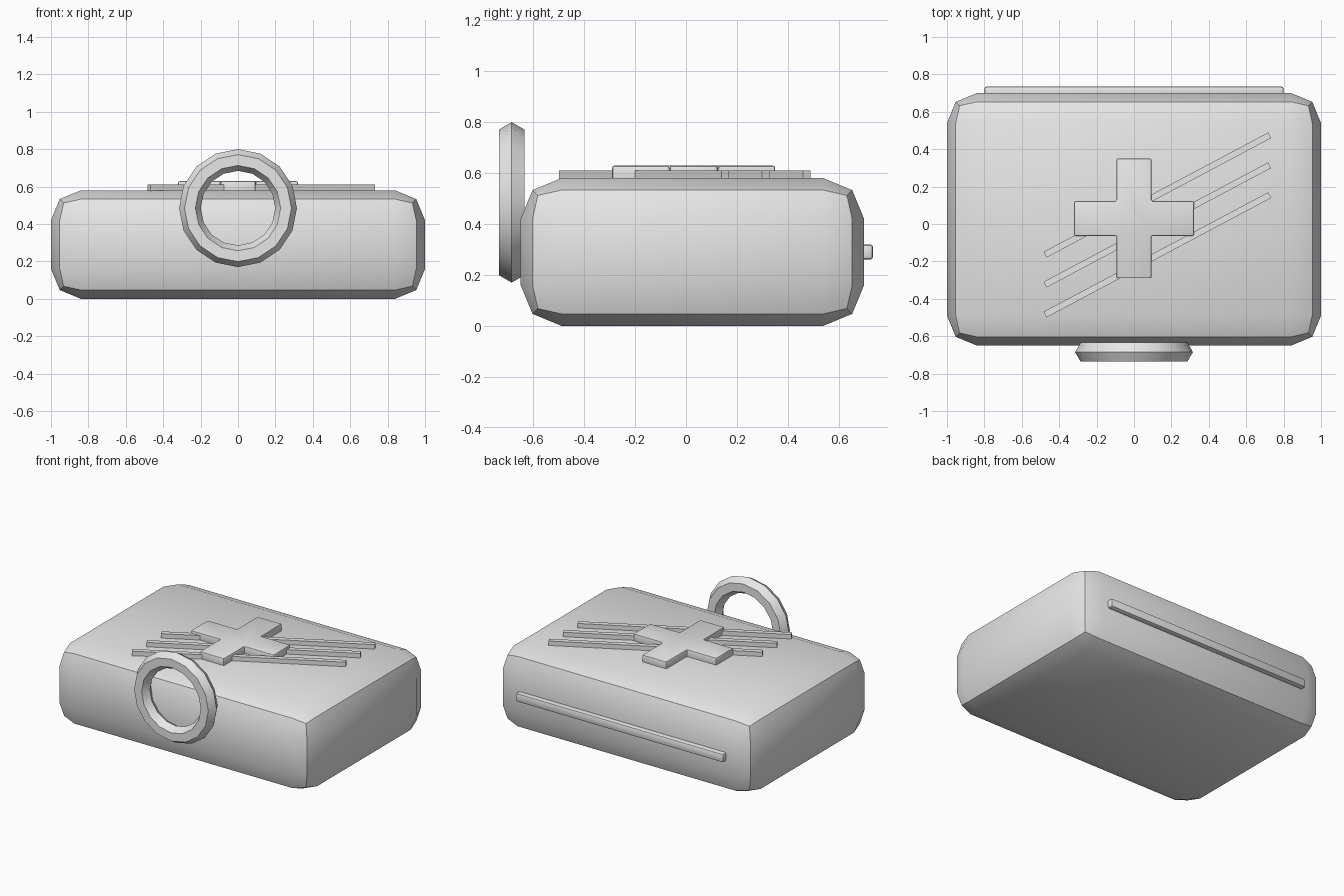
import bpy, bmesh, math
from mathutils import Matrix

if "Cube" in bpy.data.objects:
    bpy.data.objects.remove(bpy.data.objects["Cube"])

grey = bpy.data.materials.new("light_grey")
grey.diffuse_color = (0.8, 0.8, 0.8, 1)
grey.use_nodes = True
grey.node_tree.nodes["Principled BSDF"].inputs["Base Color"].default_value = grey.diffuse_color


def finish(obj):
    obj.data.materials.clear()
    obj.data.materials.append(grey)
    bpy.ops.object.select_all(action='DESELECT')
    obj.select_set(True)
    bpy.context.view_layer.objects.active = obj
    bpy.ops.object.shade_smooth_by_angle(angle=math.radians(30))


def from_bmesh(name, bm, bevel=0, segments=2):
    bmesh.ops.recalc_face_normals(bm, faces=bm.faces)
    if bevel:
        bmesh.ops.bevel(bm, geom=bm.edges[:], offset=bevel, segments=segments,
                        profile=0.5, affect='EDGES')
    mesh = bpy.data.meshes.new(name)
    bm.to_mesh(mesh)
    bm.free()
    obj = bpy.data.objects.new(name, mesh)
    bpy.context.collection.objects.link(obj)
    finish(obj)


def box(name, lo, hi, bevel=0, turn=0):
    size = [b - a for a, b in zip(lo, hi)]
    mid = [(a + b) / 2 for a, b in zip(lo, hi)]
    bm = bmesh.new()
    bmesh.ops.create_cube(bm, size=1, matrix=Matrix.Translation(mid)
                          @ Matrix.Rotation(turn, 4, 'Z')
                          @ Matrix.Diagonal((*size, 1)))
    from_bmesh(name, bm, bevel)


# rounded case
box("case_body", (-1, -0.65, 0), (1, 0.70, 0.58), 0.16)

# hinge bar on the back
box("hinge_bar", (-0.8, 0.675, 0.26), (0.8, 0.735, 0.32), 0.012)

# three slanted strips on the lid
for i in range(3):
    y = 0.155 - 0.16 * i
    box(f"lid_strip_{i + 1}", (0.125 - 0.68, y - 0.017, 0.57),
        (0.125 + 0.68, y + 0.017, 0.611), turn=math.radians(28))

# raised cross on the lid
a, r, cy = 0.0935, 0.32, 0.03
quarter = [(r, -a), (r, a), (a, a)]
bm = bmesh.new()
verts = []
for k in range(4):
    rot = Matrix.Rotation(k * math.pi / 2, 2)
    for p in quarter:
        x, y = rot[0][0] * p[0] + rot[0][1] * p[1], rot[1][0] * p[0] + rot[1][1] * p[1]
        verts.append(bm.verts.new((x, y + cy, 0.56)))
face = bm.faces.new(verts)
ext = bmesh.ops.extrude_face_region(bm, geom=[face])
bmesh.ops.translate(bm, vec=(0, 0, 0.069),
                    verts=[v for v in ext["geom"] if isinstance(v, bmesh.types.BMVert)])
from_bmesh("lid_cross", bm, 0.008)

# ring handle on the front
bpy.ops.mesh.primitive_torus_add(major_segments=16, minor_segments=6,
                                 major_radius=0.257, minor_radius=0.058,
                                 location=(0, -0.685, 0.485),
                                 rotation=(math.pi / 2, 0, 0))
ring = bpy.context.object
ring.name = "ring_handle"
finish(ring)
